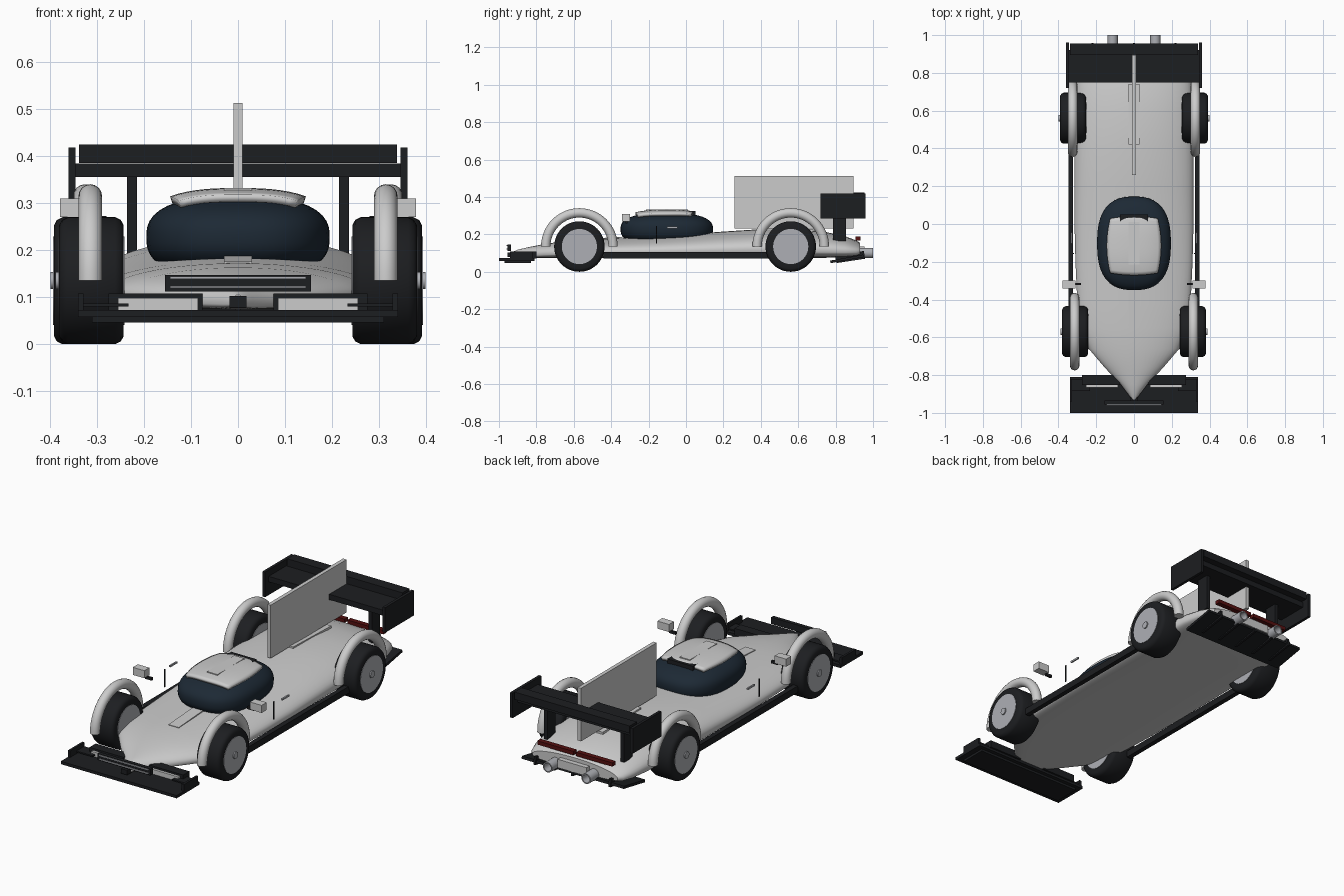
import bpy, bmesh, math
from mathutils import Vector

if "Cube" in bpy.data.objects:
    bpy.data.objects.remove(bpy.data.objects["Cube"])


def material(name, rgb):
    m = bpy.data.materials.new(name)
    m.diffuse_color = (*rgb, 1)
    m.use_nodes = True
    m.node_tree.nodes["Principled BSDF"].inputs["Base Color"].default_value = m.diffuse_color
    return m


BLACK = material("black", (0.012, 0.013, 0.015))
NAVY = material("dark_glass", (0.012, 0.022, 0.035))
RIM = material("rim_grey", (0.42, 0.43, 0.46))
RED = material("dark_red", (0.09, 0.005, 0.005))


def finish(name, bm, mat=None, smooth=True):
    bmesh.ops.recalc_face_normals(bm, faces=bm.faces)
    me = bpy.data.meshes.new(name)
    bm.to_mesh(me)
    bm.free()
    ob = bpy.data.objects.new(name, me)
    bpy.context.collection.objects.link(ob)
    if mat:
        me.materials.append(mat)
    if smooth:
        bpy.ops.object.select_all(action='DESELECT')
        ob.select_set(True)
        bpy.context.view_layer.objects.active = ob
        bpy.ops.object.shade_smooth_by_angle(angle=math.radians(35))
    return ob


def box(name, x, y, z, mat=None, pitch=0.0):
    """Box given by its (min, max) ranges, optionally pitched about x."""
    bm = bmesh.new()
    bmesh.ops.create_cube(bm, size=1)
    for v in bm.verts:
        v.co = Vector((v.co.x * (x[1] - x[0]), v.co.y * (y[1] - y[0]), v.co.z * (z[1] - z[0])))
    ob = finish(name, bm, mat, False)
    ob.location = (sum(x) / 2, sum(y) / 2, sum(z) / 2)
    ob.rotation_euler.x = pitch
    return ob


def pair(name, x, y, z, mat=None, pitch=0.0):
    box(name + "_right", x, y, z, mat, pitch)
    box(name + "_left", (-x[1], -x[0]), y, z, mat, pitch)


def skin(rings, closed=False):
    """Join equal-sized closed rings of points; cap the ends unless closed."""
    bm = bmesh.new()
    vs = [[bm.verts.new(p) for p in r] for r in rings]
    n = len(vs[0])
    for i in range(len(vs) - (0 if closed else 1)):
        a, b = vs[i], vs[(i + 1) % len(vs)]
        for j in range(n):
            bm.faces.new((a[j], a[(j + 1) % n], b[(j + 1) % n], b[j]))
    if not closed:
        bm.faces.new(vs[0])
        bm.faces.new(vs[-1])
    return bm


def lathe(name, profile, cy, cz, mat, closed=False, seg=48):
    """Revolve (x, radius) profile about an axle parallel to x."""
    rings = []
    for x, r in profile:
        rings.append([(x, cy + r * math.cos(2 * math.pi * k / seg),
                       cz + r * math.sin(2 * math.pi * k / seg)) for k in range(seg)])
    return finish(name, skin(rings, closed), mat)


# Body: stations of (y, half width, bottom, top)
stations = [(-0.93, 0.012, 0.080, 0.105), (-0.90, 0.032, 0.077, 0.118), (-0.85, 0.07, 0.075, 0.130),
            (-0.76, 0.155, 0.075, 0.148), (-0.66, 0.24, 0.075, 0.163), (-0.55, 0.28, 0.075, 0.172),
            (-0.42, 0.30, 0.075, 0.178), (-0.2, 0.31, 0.075, 0.188), (0.0, 0.315, 0.075, 0.200),
            (0.2, 0.315, 0.075, 0.215), (0.4, 0.315, 0.075, 0.228), (0.6, 0.312, 0.075, 0.226),
            (0.75, 0.305, 0.075, 0.212), (0.85, 0.29, 0.078, 0.19), (0.91, 0.27, 0.083, 0.168),
            (0.93, 0.25, 0.09, 0.155)]
rings = []
for y, w, zb, zt in stations:
    zm = zb + 0.33 * (zt - zb)
    ring = []
    for k in range(48):
        c, s = math.cos(k * math.pi / 24), math.sin(k * math.pi / 24)
        if s >= 0:
            ring.append((w * c, y, zm + (zt - zm) * s))
        else:  # flatter underside
            e = 0.5
            ring.append((w * math.copysign(abs(c) ** e, c), y, zm - (zm - zb) * abs(s) ** e))
    rings.append(ring)
finish("body", skin(rings))

# Canopy: superellipsoid of dark glass
CY, CZ, A, B, C, N = -0.1025, 0.227, 0.195, 0.2475, 0.088, 2.6
bm = bmesh.new()
bmesh.ops.create_uvsphere(bm, u_segments=48, v_segments=24, radius=1)
for v in bm.verts:
    p = v.co
    k = sum(abs(t) ** N for t in p) ** (-1 / N)
    v.co = (p.x * k * A, CY + p.y * k * B, CZ + p.z * k * C)
finish("canopy", bm, NAVY)

# Roof panel hugging the canopy
bm = bmesh.new()
bmesh.ops.create_grid(bm, x_segments=16, y_segments=16, size=1)
for v in bm.verts:
    u, t = v.co.x, v.co.y
    x = u * (0.142 - 0.018 * t * t)
    y = -0.115 + t * (0.155 - 0.012 * u * u)
    d = 1 - abs(x / A) ** N - abs((y - CY) / B) ** N
    v.co = (x, y, CZ + C * max(d, 0) ** (1 / N) + 0.009)
roof = finish("roof_panel", bm)
mod = roof.modifiers.new("thickness", 'SOLIDIFY')
mod.thickness, mod.offset = 0.016, 0
box("roof_strip", (-0.03, 0.03), (-0.215, 0.01), (0.322, 0.332))
box("roof_intake", (-0.075, 0.075), (0.005, 0.05), (0.300, 0.324), BLACK)

# Strips on the nose and engine cover, dorsal fin
box("nose_strip", (-0.03, 0.03), (-0.54, -0.32), (0.170, 0.182), None, 0.06)
box("engine_strip", (-0.03, 0.03), (0.42, 0.74), (0.219, 0.231), None, -0.03)
box("dorsal_fin", (-0.01, 0.01), (0.26, 0.895), (0.232, 0.513))

# Wheels and half-ring fenders
R = 0.135
for end, cy, x0, x1, fx in (("front", -0.57, 0.243, 0.38, 0.314), ("rear", 0.56, 0.254, 0.391, 0.325)):
    for side, s in (("right", 1), ("left", -1)):
        tyre = [(x0, 0.092), (x0, 0.118), (x0 + 0.006, 0.129), (x0 + 0.018, R),
                (x1 - 0.018, R), (x1 - 0.006, 0.129), (x1, 0.118), (x1, 0.092)]
        lathe(f"{end}_tyre_{side}", [(s * x, r) for x, r in tyre], cy, R, BLACK, True)
        lathe(f"{end}_rim_{side}", [(s * (x0 - 0.002), 0.094), (s * (x1 + 0.002), 0.094)], cy, R, RIM)
        lathe(f"{end}_hub_{side}", [(s * (x1 - 0.01), 0.018), (s * (x1 + 0.008), 0.018)], cy, R, RIM, seg=24)
        arch = []
        for i in range(33):
            a = math.pi * i / 32
            ring = []
            for k in range(16):
                b = 2 * math.pi * k / 16
                r = 0.18 + 0.025 * math.cos(b)
                ring.append((s * fx + 0.025 * math.sin(b), cy + r * math.cos(a), R + r * math.sin(a)))
            arch.append(ring)
        finish(f"{end}_fender_{side}", skin(arch))

# Side skirts, door seams, handles, mirrors
pair("side_skirt", (0.322, 0.348), (-0.44, 0.45), (0.072, 0.107), BLACK)
pair("door_seam", (0.317, 0.322), (-0.160, -0.154), (0.150, 0.245), BLACK)
pair("door_handle", (0.325, 0.333), (-0.102, -0.045), (0.232, 0.241), RIM)
pair("mirror", (0.310, 0.378), (-0.342, -0.300), (0.270, 0.310))
pair("mirror_stalk", (0.280, 0.318), (-0.324, -0.312), (0.258, 0.272), BLACK)

# Front wing, lamps, canards and grille
box("front_wing", (-0.34, 0.34), (-1.0, -0.81), (0.058, 0.073), BLACK)
box("front_splitter", (-0.31, 0.31), (-0.97, -0.83), (0.046, 0.060), BLACK)
pair("lamp_housing", (0.075, 0.275), (-0.852, -0.80), (0.070, 0.108), BLACK)
pair("lamp", (0.085, 0.255), (-0.866, -0.845), (0.072, 0.098))
pair("canard", (0.233, 0.33), (-0.885, -0.82), (0.080, 0.087), BLACK)
pair("front_wing_end", (0.328, 0.34), (-0.94, -0.82), (0.070, 0.108), BLACK)
box("tow_point", (-0.018, 0.018), (-0.955, -0.91), (0.078, 0.103), BLACK)
box("grille", (-0.155, 0.155), (-0.955, -0.935), (0.112, 0.147), BLACK)
for i, z in enumerate((0.119, 0.139)):
    box(f"grille_bar_{i}", (-0.145, 0.145), (-0.96, -0.94), (z, z + 0.005), RIM)

# Rear wing
box("rear_wing_plane", (-0.345, 0.345), (0.75, 0.92), (0.355, 0.384), BLACK)
box("rear_wing_flap", (-0.338, 0.338), (0.895, 0.955), (0.385, 0.424), BLACK)
pair("rear_wing_endplate", (0.345, 0.36), (0.72, 0.96), (0.285, 0.418), BLACK)
pair("rear_wing_support", (0.215, 0.236), (0.785, 0.855), (0.165, 0.36), BLACK)

# Tail lights, diffuser, exhausts
pair("tail_light", (0.008, 0.22), (0.905, 0.932), (0.168, 0.188), RED)
box("diffuser", (-0.30, 0.30), (0.77, 0.95), (0.062, 0.076), BLACK, 0.18)
for i in range(5):
    x = -0.22 + 0.11 * i
    box(f"diffuser_fin_{i}", (x - 0.006, x + 0.006), (0.80, 0.955), (0.058, 0.100), BLACK, 0.15)
box("rear_plate", (-0.085, 0.085), (0.925, 0.955), (0.090, 0.135))
for side, s in (("right", 1), ("left", -1)):
    tube = []
    for y, r in ((0.88, 0.027), (1.0, 0.027), (1.0, 0.021), (0.95, 0.021)):
        tube.append([(s * 0.113 + r * math.cos(math.pi * k / 12), y,
                      0.101 + r * math.sin(math.pi * k / 12)) for k in range(24)])
    finish(f"exhaust_{side}", skin(tube), RIM)
